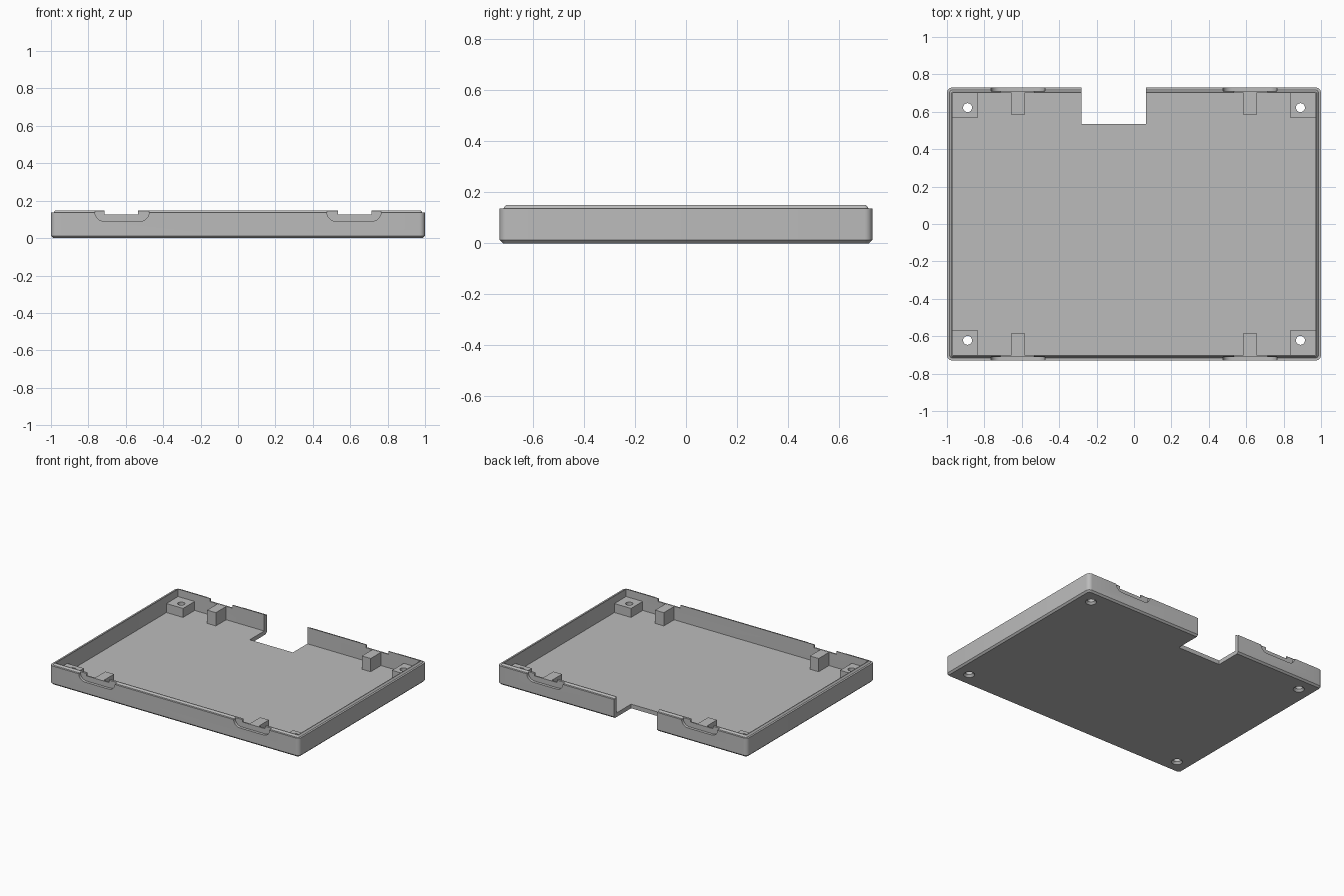
import bpy, bmesh, math
from mathutils import Vector

cube = bpy.data.objects.get("Cube")
if cube:
    bpy.data.objects.remove(cube, do_unlink=True)

HX, HY = 1.0, 0.73          # half sizes of the tray
FLOOR, WALL = 0.03, 0.03

grey = bpy.data.materials.new("plain grey")
grey.use_nodes = True
grey.diffuse_color = (0.5, 0.5, 0.5, 1)
grey.node_tree.nodes["Principled BSDF"].inputs["Base Color"].default_value = (0.5, 0.5, 0.5, 1)


def finish(name, bm):
    bmesh.ops.recalc_face_normals(bm, faces=bm.faces)
    mesh = bpy.data.meshes.new(name)
    bm.to_mesh(mesh)
    bm.free()
    mesh.materials.append(grey)
    ob = bpy.data.objects.new(name, mesh)
    bpy.context.collection.objects.link(ob)
    return ob


def loft(name, rings):
    """Skin a stack of equal-length point rings and cap both ends."""
    bm = bmesh.new()
    loops = [[bm.verts.new(p) for p in ring] for ring in rings]
    n = len(loops[0])
    for a, b in zip(loops, loops[1:]):
        for i in range(n):
            j = (i + 1) % n
            bm.faces.new((a[i], a[j], b[j], b[i]))
    bm.faces.new(loops[0])
    bm.faces.new(loops[-1])
    return finish(name, bm)


def box(name, x0, x1, y0, y1, z0, z1):
    corners = ((x0, y0), (x1, y0), (x1, y1), (x0, y1))
    return loft(name, [[(x, y, z) for x, y in corners] for z in (z0, z1)])


def rounded_ring(inset, z, steps=6):
    r = max(0.03 - inset, 0.002)
    pts = []
    for k, (sx, sy) in enumerate(((1, 1), (-1, 1), (-1, -1), (1, -1))):
        for s in range(steps + 1):
            a = math.pi / 2 * (k + s / steps)
            pts.append((sx * (HX - inset - r) + r * math.cos(a),
                        sy * (HY - inset - r) + r * math.sin(a), z))
    return pts


def circle(x, y, z, r, n=24):
    return [(x + r * math.cos(2 * math.pi * i / n),
             y + r * math.sin(2 * math.pi * i / n), z) for i in range(n)]


def cut(ob, cutter):
    mod = ob.modifiers.new("cut", 'BOOLEAN')
    mod.operation, mod.solver, mod.object = 'DIFFERENCE', 'EXACT', cutter
    bpy.context.view_layer.objects.active = ob
    bpy.ops.object.modifier_apply(modifier=mod.name)


def discard(cutter):
    bpy.data.objects.remove(cutter, do_unlink=True)


# Tray shell: chamfered base, outer wall, stepped lip, inner wall, floor
profile = ((0.012, 0), (0, 0.012), (0, 0.137), (0.014, 0.137),
           (0.024, 0.149), (WALL, 0.149), (WALL, FLOOR))
tray = loft("tray", [rounded_ring(i, z) for i, z in profile])

# Cable opening at the back
opening = box("opening_cutter", -0.28, 0.065, 0.535, 0.9, -0.1, 0.3)
cut(tray, opening)
discard(opening)


def finger_recess(xc, side):
    """Round-bottomed pocket in the outer face of a long wall."""
    r, half, bottom = 0.05, 0.145, 0.09
    pts = [(xc - half, 0.3)]
    for sx in (-1, 1):
        for s in range(7):
            a = math.pi / 2 * (s / 6 if sx < 0 else 1 - s / 6)
            pts.append((xc + sx * (half - r + r * math.cos(a)),
                        bottom + r - r * math.sin(a)))
    pts.append((xc + half, 0.3))
    return loft("recess_cutter", [[(x, side * y, z) for x, z in pts]
                                  for y in (HY - 0.02, HY + 0.05)])


# Latch recesses, notches and support blocks on the front and back walls
for side, end in ((-1, "front"), (1, "back")):
    for xc, hand in ((-0.62, "right"), (0.62, "left")):
        recess = finger_recess(xc, side)
        cut(tray, recess)
        discard(recess)
        mid = xc - 0.005 if xc < 0 else xc + 0.005
        notch = box("notch_cutter", mid - 0.09, mid + 0.09,
                    side * (HY - 0.045), side * (HY + 0.05), 0.127, 0.3)
        cut(tray, notch)
        discard(notch)
        box(f"{end}_{hand}_latch_block", xc - 0.035, xc + 0.035,
            side * 0.582, side * 0.705, FLOOR - 0.005, 0.126)

# Corner bosses with countersunk screw holes
for side, end in ((-1, "front"), (1, "back")):
    for sx, hand in ((-1, "right"), (1, "left")):
        boss = box(f"{end}_{hand}_screw_boss", sx * 0.837, sx * 0.975,
                   side * 0.567, side * 0.705, FLOOR - 0.003, 0.095)
        x, y = sx * 0.89, side * 0.622
        hole = loft("hole_cutter", [circle(x, y, z, r) for z, r in
                                    ((-0.01, 0.046), (0.015, 0.024), (0.2, 0.024))])
        cut(tray, hole)
        cut(boss, hole)
        discard(hole)

# Smooth only the rounded corners and holes
bpy.ops.object.select_all(action='DESELECT')
for ob in bpy.context.collection.objects:
    if ob.type == 'MESH' and (ob == tray or "boss" in ob.name):
        ob.select_set(True)
        bpy.context.view_layer.objects.active = ob
bpy.ops.object.shade_smooth_by_angle(angle=math.radians(25))
